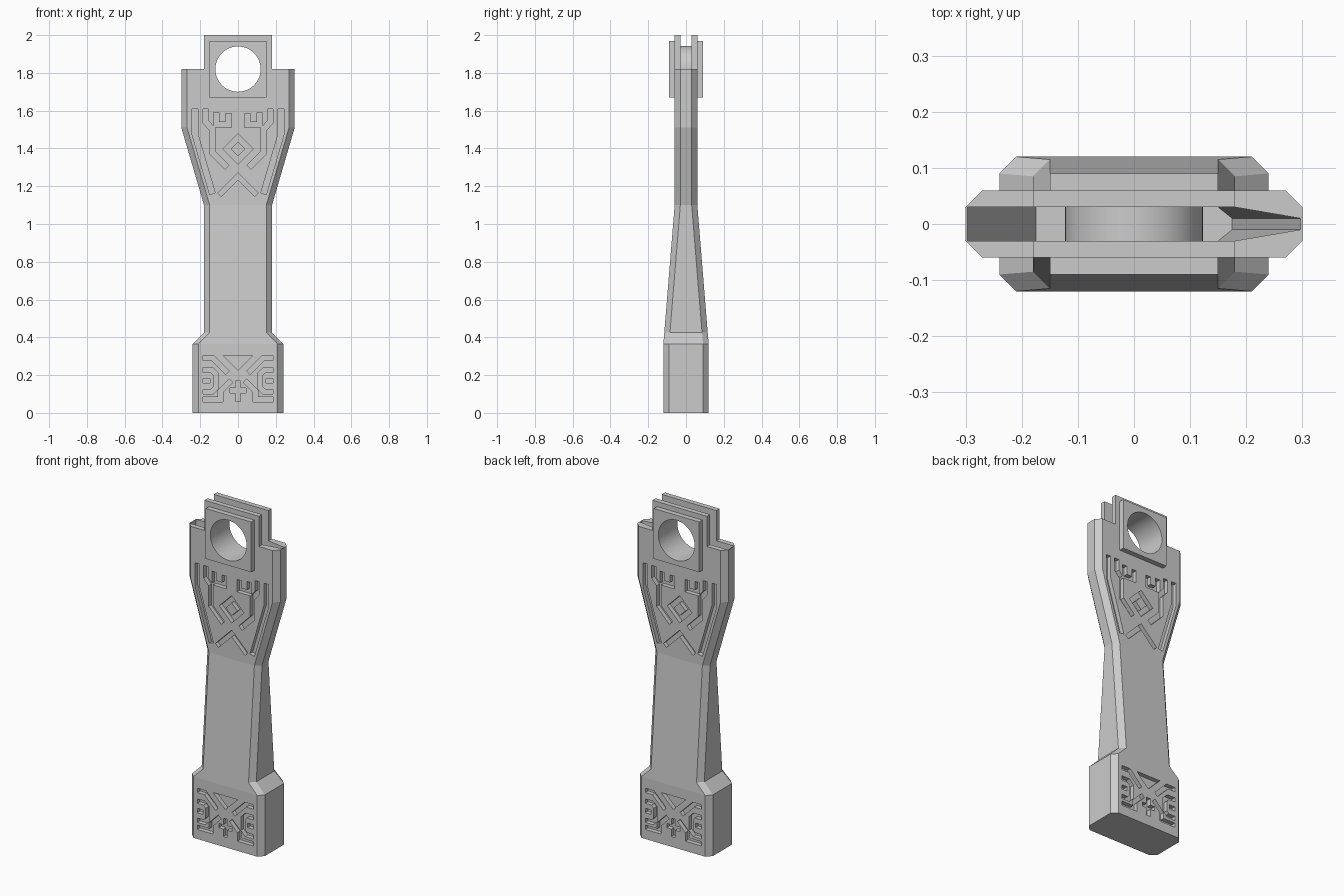
import bpy, bmesh, math
from mathutils import Vector

if "Cube" in bpy.data.objects:
    bpy.data.objects.remove(bpy.data.objects["Cube"])


def loft(bm, rings, closed=False):
    """Bridge equal-sized rings; cap the ends unless the loft is closed."""
    vs = [[bm.verts.new(p) for p in r] for r in rings]
    n = len(vs[0])
    pairs = list(zip(vs, vs[1:])) + ([(vs[-1], vs[0])] if closed else [])
    for a, b in pairs:
        for i in range(n):
            j = (i + 1) % n
            bm.faces.new((a[i], a[j], b[j], b[i]))
    if not closed:
        bm.faces.new(vs[0])
        bm.faces.new(vs[-1])


def finish(name, bm):
    bmesh.ops.recalc_face_normals(bm, faces=bm.faces)
    me = bpy.data.meshes.new(name)
    bm.to_mesh(me)
    bm.free()
    ob = bpy.data.objects.new(name, me)
    bpy.context.collection.objects.link(ob)
    return ob


def octagon(z, hx, hy, c=0.03):
    q = [(hx, hy - c), (hx - c, hy)]
    pts = q + [(-x, y) for x, y in q[::-1]]
    pts += [(-x, -y) for x, y in pts]
    return [(x, y, z) for x, y in pts]


def box(bm, x0, x1, y0, y1, z0, z1):
    loft(bm, [[(x0, y0, z), (x1, y0, z), (x1, y1, z), (x0, y1, z)] for z in (z0, z1)])


def groove(bm, px, width, face, side, flip, closed=False, depth=0.026):
    """Mitred ribbon prism; points are in hundredths (x, z)."""
    P = [Vector((x * flip / 100, z / 100)) for x, z in px]
    n, rings = len(P), []
    for i, p in enumerate(P):
        a = P[i - 1] if i or closed else None
        b = P[(i + 1) % n] if i < n - 1 or closed else None
        d1 = (p - a).normalized() if a is not None else (b - p).normalized()
        d2 = (b - p).normalized() if b is not None else d1
        n1, n2 = Vector((-d1.y, d1.x)), Vector((-d2.y, d2.x))
        m = (n1 + n2).normalized()
        m *= width / 2 / m.dot(n1)
        y0, y1 = side * (face - depth), side * (face + 0.02)
        l, r = p + m, p - m
        rings.append([(l.x, y0, l.y), (r.x, y0, r.y), (r.x, y1, r.y), (l.x, y1, l.y)])
    loft(bm, rings, closed)


def cut(ob, cutter):
    m = ob.modifiers.new("cut", 'BOOLEAN')
    m.operation, m.solver, m.object = 'DIFFERENCE', 'EXACT', cutter
    m.use_self = True
    bpy.context.view_layer.objects.active = ob
    bpy.ops.object.modifier_apply(modifier=m.name)


# Main handle body
bm = bmesh.new()
loft(bm, [octagon(*r) for r in [(0, .24, .12), (.365, .24, .12), (.425, .18, .115),
                                (1.1, .18, .06), (1.51, .30, .06), (1.82, .30, .06)]])
body = finish("handle_body", bm)

# Slot between the fork prongs
bm = bmesh.new()
loft(bm, [[(-h, -.03, z), (w, -.03, z), (h, -.01, z), (h, .01, z), (w, .03, z), (-h, .03, z)]
          for z, h, w in [(1.12, .175, .15), (1.51, .297, .18), (1.9, .297, .18)]])
slot = finish("slot_cutter", bm)

# Round eye
SEG = 48
angles = [2 * math.pi * i / SEG for i in range(SEG)]
bm = bmesh.new()
loft(bm, [[(.12 * math.cos(a), y, 1.82 + .12 * math.sin(a)) for a in angles] for y in (-.2, .2)])
eye = finish("eye_cutter", bm)

# Engraved ornament, repeated on both faces
upper = [
    [(-22.8, 161), (-22.8, 147.5), (-13.5, 116)],
    [(-11.5, 159), (-11.5, 152.5), (-5, 152.5), (-5, 158.5)],
    [(-17, 161), (-17, 154), (-13.7, 150.3), (-13.7, 138), (-5.8, 130)],
]
lower = [
    [(-18.5, 29), (-13.3, 29), (-5.5, 21.2)],
    [(-18.5, 22.6), (-13.8, 22.6), (-11.6, 20.4), (-11.6, 13.4), (-13.8, 11.2), (-18.5, 11.2)],
    [(-18.5, 17), (-14.8, 17)],
    [(-3.7, 17), (-9.3, 11.4), (-9.3, 7), (-18.5, 7)],
]
bm = bmesh.new()
for side in (-1, 1):
    for flip in (-1, 1):
        for face, width, paths in ((.06, .03, upper), (.12, .026, lower)):
            for path in paths:
                groove(bm, path, width, face, side, flip)
    groove(bm, [(-6, 139.7), (0, 145.7), (6, 139.7), (0, 133.7)], .03, .06, side, 1, True)
    groove(bm, [(-9.8, 115.5), (0, 125.3), (9.8, 115.5)], .027, .06, side, 1)
    # Base triangle and cross
    y0, y1 = side * .094, side * .14
    loft(bm, [[(-.08, y, .305), (.08, y, .305), (0, y, .225)] for y in (y0, y1)])
    groove(bm, [(0, 17), (0, 6)], .026, .12, side, 1)
    groove(bm, [(-4.3, 11.8), (4.3, 11.8)], .026, .12, side, 1)
ornament = finish("ornament_cutter", bm)

# Fork prongs and square bosses
parts = []
for label, s in (("front", -1), ("back", 1)):
    bm = bmesh.new()
    box(bm, -.18, .18, s * .03, s * .06, 1.82, 2.0)
    parts.append(finish(label + "_prong", bm))
    bm = bmesh.new()
    box(bm, -.15, .15, s * .06, s * .09, 1.67, 1.97)
    parts.append(finish(label + "_boss", bm))

for cutter in (slot, eye, ornament):
    cut(body, cutter)
for p in parts:
    cut(p, eye)
for c in (slot, eye, ornament):
    bpy.data.objects.remove(c)

# Sleeve carrying the eye across the slot
bm = bmesh.new()
loft(bm, [[(r * math.cos(a), y, 1.82 + r * math.sin(a))
           for r, y in ((.12, -.03), (.12, .03), (.123, .03), (.123, -.03))] for a in angles], True)
sleeve = finish("eye_sleeve", bm)

for ob in parts + [sleeve]:
    bpy.ops.object.select_all(action='DESELECT')
    ob.select_set(True)
    bpy.context.view_layer.objects.active = ob
    bpy.ops.object.shade_smooth_by_angle(angle=math.radians(20))
